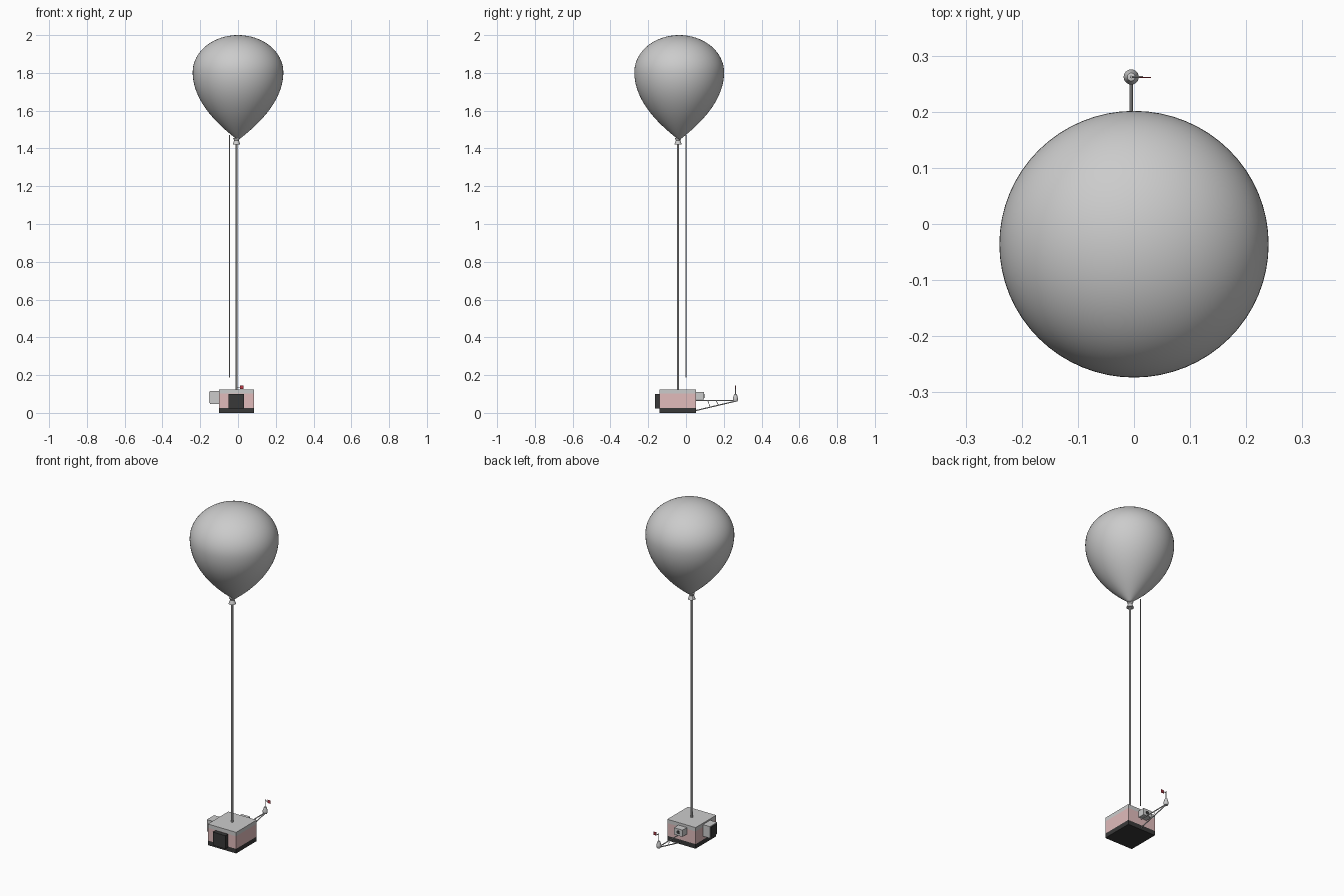
import bpy, bmesh, math
from mathutils import Vector

if "Cube" in bpy.data.objects:
    bpy.data.objects.remove(bpy.data.objects["Cube"])


def material(name, rgb):
    m = bpy.data.materials.new(name)
    m.diffuse_color = (*rgb, 1)
    m.use_nodes = True
    m.node_tree.nodes["Principled BSDF"].inputs["Base Color"].default_value = m.diffuse_color
    return m


PINK = material("pink", (0.75, 0.5, 0.5))
DARK = material("dark", (0.04, 0.04, 0.04))
RED = material("red", (0.5, 0.04, 0.06))


def finish(bm, name, mat=None, smooth=False):
    bmesh.ops.recalc_face_normals(bm, faces=bm.faces)
    me = bpy.data.meshes.new(name)
    bm.to_mesh(me)
    bm.free()
    ob = bpy.data.objects.new(name, me)
    bpy.context.collection.objects.link(ob)
    if mat:
        me.materials.append(mat)
    if smooth:
        bpy.ops.object.select_all(action='DESELECT')
        ob.select_set(True)
        bpy.context.view_layer.objects.active = ob
        bpy.ops.object.shade_smooth_by_angle(angle=math.radians(35))
    return ob


def box(name, lo, hi, mat=None):
    bm = bmesh.new()
    bmesh.ops.create_cube(bm, size=1)
    for v in bm.verts:
        v.co = [lo[i] + (v.co[i] + 0.5) * (hi[i] - lo[i]) for i in range(3)]
    return finish(bm, name, mat)


def rod(name, a, b, r, mat=None, sides=10):
    a, b = Vector(a), Vector(b)
    bm = bmesh.new()
    bmesh.ops.create_cone(bm, cap_ends=True, segments=sides, radius1=r, radius2=r, depth=(b - a).length)
    bm.transform((b - a).to_track_quat('Z', 'Y').to_matrix().to_4x4())
    bmesh.ops.translate(bm, verts=bm.verts, vec=(a + b) / 2)
    return finish(bm, name, mat, True)


def lathe(name, profile, centre, ry=1.0, segs=64, mat=None):
    bm = bmesh.new()
    rings = []
    for r, z in profile:
        n = 1 if r < 1e-6 else segs
        rings.append([bm.verts.new((centre[0] + r * math.cos(2 * math.pi * k / segs),
                                    centre[1] + r * ry * math.sin(2 * math.pi * k / segs), z))
                      for k in range(n)])
    for a, b in zip(rings, rings[1:]):
        for k in range(segs):
            j = (k + 1) % segs
            q = [a[k % len(a)], a[j % len(a)], b[j % len(b)], b[k % len(b)]]
            bm.faces.new(list(dict.fromkeys(q)))
    return finish(bm, name, mat, True)


CX, CY = -0.008, -0.042

# balloon: elliptical dome over a tapering parabola
top = [(0.24 * math.sin(a), 1.804 + 0.196 * math.cos(a))
       for a in (math.pi / 2 * i / 20 for i in range(21))]
low = [(0.24 * (1 - t * t), 1.804 - 0.36 * t) for t in (i / 28 for i in range(1, 29))]
lathe("balloon", top + low, (0, -0.036), 0.99)

# neck knot
lathe("balloon_neck", [(0, 1.455), (0.018, 1.455), (0.012, 1.443), (0.02, 1.42), (0, 1.42)], (CX, CY), segs=24)

# tether and hanging line
rod("tether", (CX, CY, 0.12), (CX, CY, 1.43), 0.006)
rod("thin_line", (-0.045, 0, 0.187), (-0.045, 0, 1.47), 0.002, sides=6)

# payload box in three bands
for name, z0, z1, mat in (("payload_base", 0.0, 0.027, DARK),
                          ("payload_body", 0.027, 0.102, PINK),
                          ("payload_lid", 0.102, 0.125, None)):
    box(name, (-0.101, -0.139, z0), (0.085, 0.054, z1), mat)

# front dark panel
box("front_panel", (-0.05, -0.165, 0.022), (0.032, -0.138, 0.101), DARK)

# left instrument with dark face
box("left_instrument", (-0.147, -0.082, 0.048), (-0.1, -0.014, 0.117))
box("left_instrument_face", (-0.15, -0.077, 0.053), (-0.146, -0.019, 0.112), DARK)

# rear instrument with lens
box("rear_instrument", (-0.043, 0.053, 0.07), (0.012, 0.095, 0.11))
rod("rear_lens", (-0.015, 0.09, 0.09), (-0.015, 0.097, 0.09), 0.01, DARK, 16)

# rear truss arm
AX, TIP = -0.005, 0.262
rod("arm_top", (AX, 0.05, 0.065), (AX, TIP, 0.065), 0.003)
rod("arm_bottom", (AX, 0.05, 0.012), (AX, TIP, 0.062), 0.003)
for i, (y0, y1) in enumerate(((0.115, 0.128), (0.16, 0.172))):
    rod(f"arm_brace_{i}", (AX, y0, 0.065), (AX, y1, 0.012 + (y1 - 0.05) * 0.236), 0.0015)

# weather vane at the arm tip
lathe("vane_base", [(0, 0.06), (0.01, 0.06), (0.0135, 0.068), (0.0135, 0.078), (0.007, 0.098), (0, 0.1)], (AX, TIP), segs=24)
rod("vane_mast", (AX, TIP, 0.095), (AX, TIP, 0.145), 0.0025)
rod("vane_arm", (AX, TIP, 0.136), (0.016, TIP, 0.136), 0.002)
box("vane_flag", (0.01, TIP - 0.002, 0.127), (0.03, TIP, 0.146), RED)
